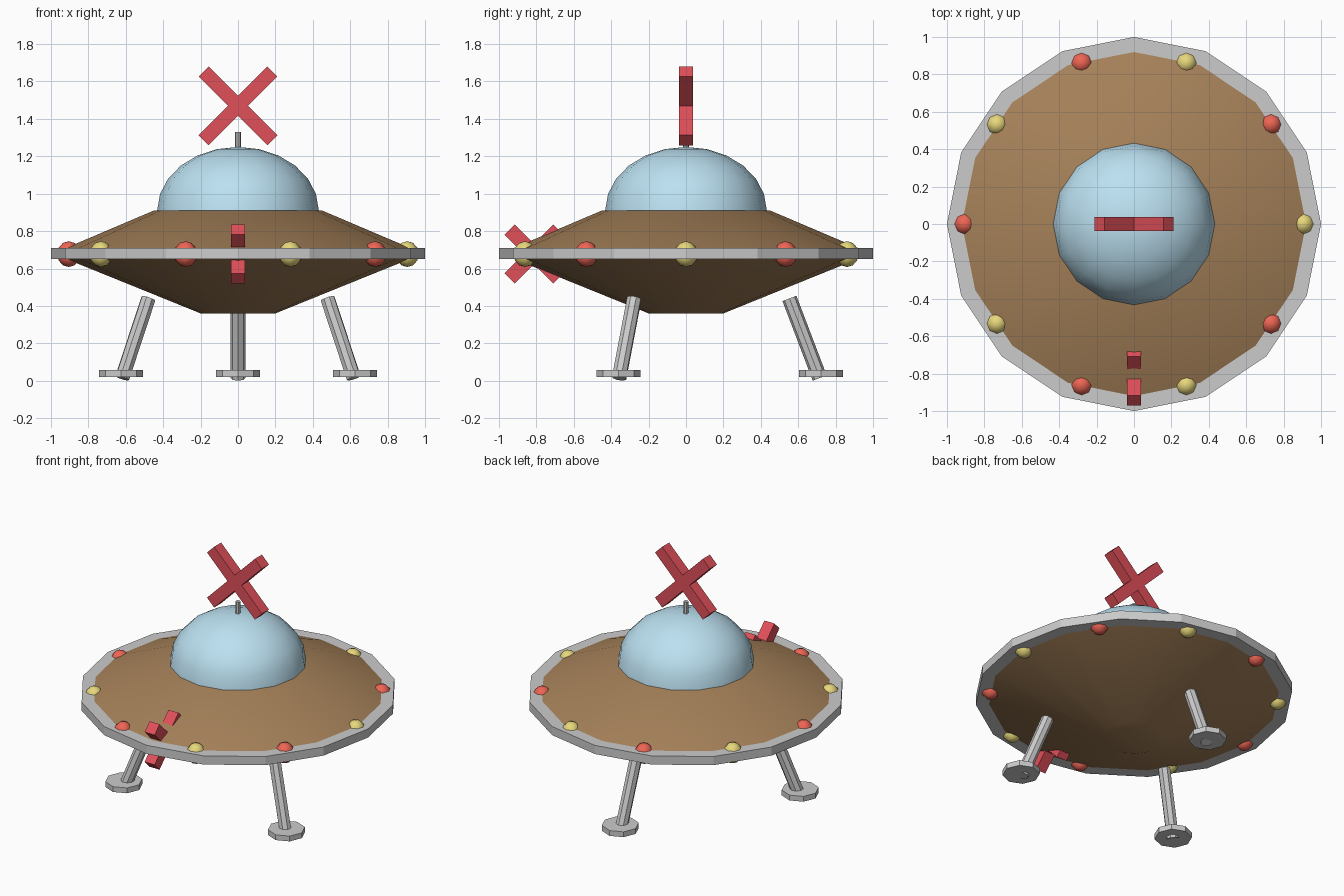
import bpy
import bmesh
from math import sin, cos, pi, radians
from mathutils import Vector, Matrix

if "Cube" in bpy.data.objects:
    bpy.data.objects.remove(bpy.data.objects["Cube"])


def material(name, rgb):
    m = bpy.data.materials.new(name)
    m.diffuse_color = (*rgb, 1)
    m.use_nodes = True
    m.node_tree.nodes["Principled BSDF"].inputs["Base Color"].default_value = m.diffuse_color
    return m


BROWN = material("brown", (0.38, 0.22, 0.10))
BLUE = material("pale_blue", (0.50, 0.75, 0.88))
RED = material("red", (0.75, 0.08, 0.10))
LAMP_RED = material("lamp_red", (0.85, 0.13, 0.09))
YELLOW = material("yellow", (0.80, 0.68, 0.20))


def finish(name, bm, mat=None, smooth=None):
    bmesh.ops.recalc_face_normals(bm, faces=bm.faces[:])
    me = bpy.data.meshes.new(name)
    bm.to_mesh(me)
    bm.free()
    ob = bpy.data.objects.new(name, me)
    bpy.context.collection.objects.link(ob)
    if mat:
        me.materials.append(mat)
    if smooth:
        bpy.ops.object.select_all(action='DESELECT')
        ob.select_set(True)
        bpy.context.view_layer.objects.active = ob
        bpy.ops.object.shade_smooth_by_angle(angle=radians(smooth))
    return ob


def lathe(name, profile, sides, mat=None, smooth=None, matrix=Matrix()):
    """Turn (radius, z) points about z; the ends are capped."""
    bm = bmesh.new()
    rings = [[bm.verts.new((r * cos(2 * pi * i / sides), r * sin(2 * pi * i / sides), z))
              for i in range(sides)] for r, z in profile]
    for a, b in zip(rings, rings[1:]):
        for i in range(sides):
            j = (i + 1) % sides
            bm.faces.new((a[i], a[j], b[j], b[i]))
    bm.faces.new(rings[0])
    bm.faces.new(rings[-1])
    bmesh.ops.remove_doubles(bm, verts=bm.verts[:], dist=1e-5)
    bm.transform(matrix)
    return finish(name, bm, mat, smooth)


def cross(name, centre, length, width, turn):
    """Two square bars crossed at 45 degrees in an upright plane."""
    bm = bmesh.new()
    for tilt in (45, -45):
        m = (Matrix.Translation(centre) @ Matrix.Rotation(radians(turn), 4, 'Z')
             @ Matrix.Rotation(radians(tilt), 4, 'Y')
             @ Matrix.Diagonal((length, width, width, 1)))
        bmesh.ops.create_cube(bm, size=1, matrix=m)
    return finish(name, bm, RED)


# Saucer body, rim band and cockpit dome
lathe("saucer_hull", [(0.20, 0.36), (0.99, 0.68), (0.45, 0.91)], 16, BROWN, 30)
lathe("saucer_rim", [(1, 0.65), (1, 0.71)], 16)
dome = [(max(0.432 * cos(radians(a)), 1e-6), 0.91 + 0.34 * sin(radians(a)))
        for a in range(0, 91, 15)]
lathe("dome", dome, 16, BLUE, 30)

# Antenna and the two crosses
lathe("antenna", [(0.016, 1.2), (0.016, 1.33)], 8)
cross("top_cross", (0, 0, 1.47), 0.52, 0.077, 0)
cross("front_cross", (0, -0.8125, 0.6775), 0.37, 0.077, 90)

# Rim lights in alternating colours
ball = [(max(0.062 * cos(radians(a)), 1e-6), 0.069 * sin(radians(a)))
        for a in range(-90, 91, 30)]
for i in range(10):
    a = radians(36 * i)
    lathe(f"rim_light_{i + 1}", ball, 8, LAMP_RED if i % 2 else YELLOW, 60,
          Matrix.Translation((0.905 * cos(a), 0.905 * sin(a), 0.677)))

# Three splayed legs with round feet
for i, angle in enumerate((90, 210, 330)):
    turn = Matrix.Rotation(radians(angle), 4, 'Z')
    foot, top = Vector((0.715, 0, 0.0145)), Vector((0.553, 0, 0.44))
    axis = top - foot
    lean = axis.to_track_quat('Z', 'Y').to_matrix().to_4x4()
    lathe(f"leg_{i + 1}", [(0.04, 0), (0.04, axis.length)], 8,
          matrix=turn @ Matrix.Translation(foot) @ lean)
    lathe(f"foot_{i + 1}", [(0.118, 0.02), (0.118, 0.057)], 8,
          matrix=Matrix.Translation(turn @ Vector((0.722, 0, 0))))
